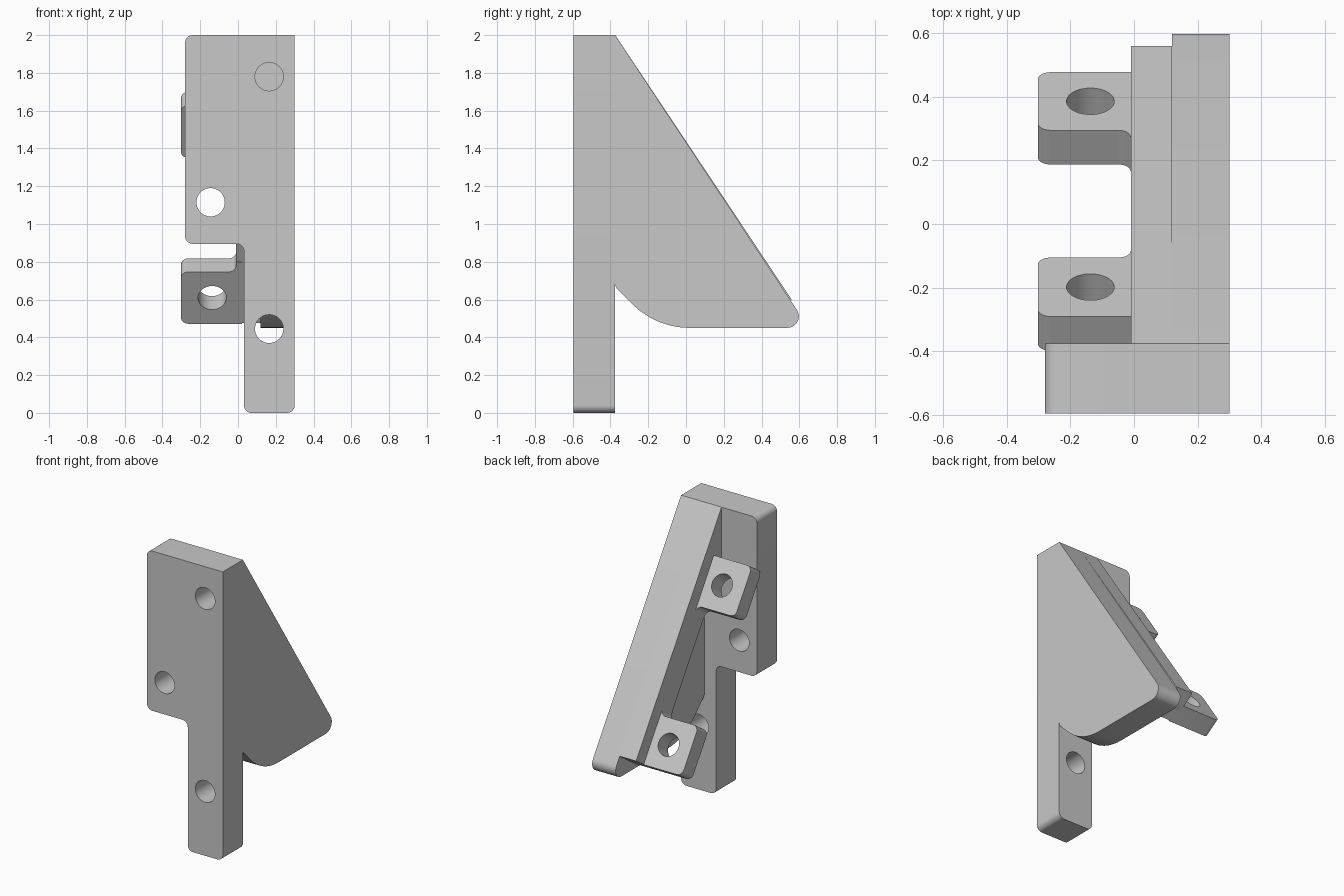
import bpy, bmesh, math
from mathutils import Vector

cube = bpy.data.objects.get("Cube")
if cube:
    bpy.data.objects.remove(cube, do_unlink=True)

grey = bpy.data.materials.new("light_grey")
grey.use_nodes = True
color = (0.58, 0.58, 0.58, 1)
grey.diffuse_color = color
grey.node_tree.nodes["Principled BSDF"].inputs["Base Color"].default_value = color

X, Y, Z = Vector((1, 0, 0)), Vector((0, 1, 0)), Vector((0, 0, 1))
BACK = -0.375                                   # rear face of the plate
DOWN = Vector((0, 0.553, -0.833)).normalized()  # along the sloped edge
OUT = Vector((0, 0.833, 0.553)).normalized()    # away from the sloped edge
APEX = Vector((0, BACK, 2))
R = 0.04
parts = []


def rounded(corners, steps=10):
    """Polygon outline from (a, b, radius) corners."""
    pts = []
    for i, (a, b, r) in enumerate(corners):
        p = Vector((a, b))
        if not r:
            pts.append(p)
            continue
        u = (Vector(corners[i - 1][:2]) - p).normalized()
        v = (Vector(corners[(i + 1) % len(corners)][:2]) - p).normalized()
        half = u.angle(v) / 2
        center = p + (u + v).normalized() * r / math.sin(half)
        start = (p + u * r / math.tan(half) - center).normalized()
        end = (p + v * r / math.tan(half) - center).normalized()
        pts += [center + start.slerp(end, k / steps).normalized() * r for k in range(steps + 1)]
    return pts


def prism(name, corners, origin, u, v, w, depth):
    """Outline in the u, v plane, extruded along w."""
    bm = bmesh.new()
    face = bm.faces.new([bm.verts.new(origin + u * a + v * b) for a, b in rounded(corners)])
    new = bmesh.ops.extrude_face_region(bm, geom=[face])["geom"]
    bmesh.ops.translate(bm, vec=w * depth, verts=[g for g in new if isinstance(g, bmesh.types.BMVert)])
    bmesh.ops.recalc_face_normals(bm, faces=bm.faces)
    mesh = bpy.data.meshes.new(name)
    bm.to_mesh(mesh)
    bm.free()
    mesh.materials.append(grey)
    obj = bpy.data.objects.new(name, mesh)
    bpy.context.collection.objects.link(obj)
    parts.append(obj)
    return obj


def drill(obj, center, axis, radius=0.075):
    """Cut a round through hole."""
    bpy.ops.mesh.primitive_cylinder_add(vertices=48, radius=radius, depth=0.6, location=center,
                                        rotation=axis.to_track_quat('Z', 'Y').to_euler())
    cutter = bpy.context.object
    cutter.hide_render = True
    cutter.data.materials.append(grey)
    mod = obj.modifiers.new("hole", 'BOOLEAN')
    mod.operation, mod.object, mod.solver = 'DIFFERENCE', cutter, 'EXACT'
    deps = bpy.context.evaluated_depsgraph_get()
    mesh = bpy.data.meshes.new_from_object(obj.evaluated_get(deps))
    obj.modifiers.clear()
    obj.data = mesh
    bpy.data.objects.remove(cutter, do_unlink=True)


# Mounting plate with a narrow leg
plate = prism("mounting_plate",
              [(0.3, 2, 0), (-0.28, 2, R), (-0.28, 0.895, R), (0.032, 0.895, R),
               (0.032, 0, R), (0.3, 0, R)],
              Y * -0.595, X, Z, Y, 0.22)
for x, z in ((0.165, 1.78), (-0.145, 1.115), (0.165, 0.445)):
    drill(plate, (x, -0.485, z), Y)

# Triangular web with relief notch next to the leg
prism("web",
      [(BACK, 2, 0), (0.65, 0.45, 0.061), (-0.158, 0.45, 0.43), (BACK, 0.667, 0.045)],
      X * 0.12, Y, Z, X, 0.18)

# Thick bar beside the web, under the sloped edge
prism("slope_bar",
      [(BACK, 2, 0), (0.56, 0.6, 0), (0.375, 0.475, 0), (BACK, 1.6, 0)],
      X * -0.01, Y, Z, X, 0.13)

# Drilled tabs on the bar, filleted on the sides that face each other
tab_plane = APEX - OUT * 0.096
for name, plain, inner in (("upper_tab", 0.297, 0.632), ("lower_tab", 1.685, 1.355)):
    side = math.copysign(0.06, inner - plain)
    tab = prism(name,
                [(-0.302, plain, R), (-0.302, inner, R), (-0.01, inner, R),
                 (-0.01, inner + side, 0), (0.02, inner + side, 0), (0.02, plain, 0)],
                tab_plane, X, DOWN, -OUT, 0.129)
    drill(tab, tab_plane + X * -0.137 + DOWN * (plain + inner) / 2, OUT)

# Smooth rounded corners, keep edges sharp
bpy.ops.object.select_all(action='DESELECT')
for obj in parts:
    obj.select_set(True)
bpy.context.view_layer.objects.active = plate
bpy.ops.object.shade_smooth_by_angle(angle=math.radians(30))
